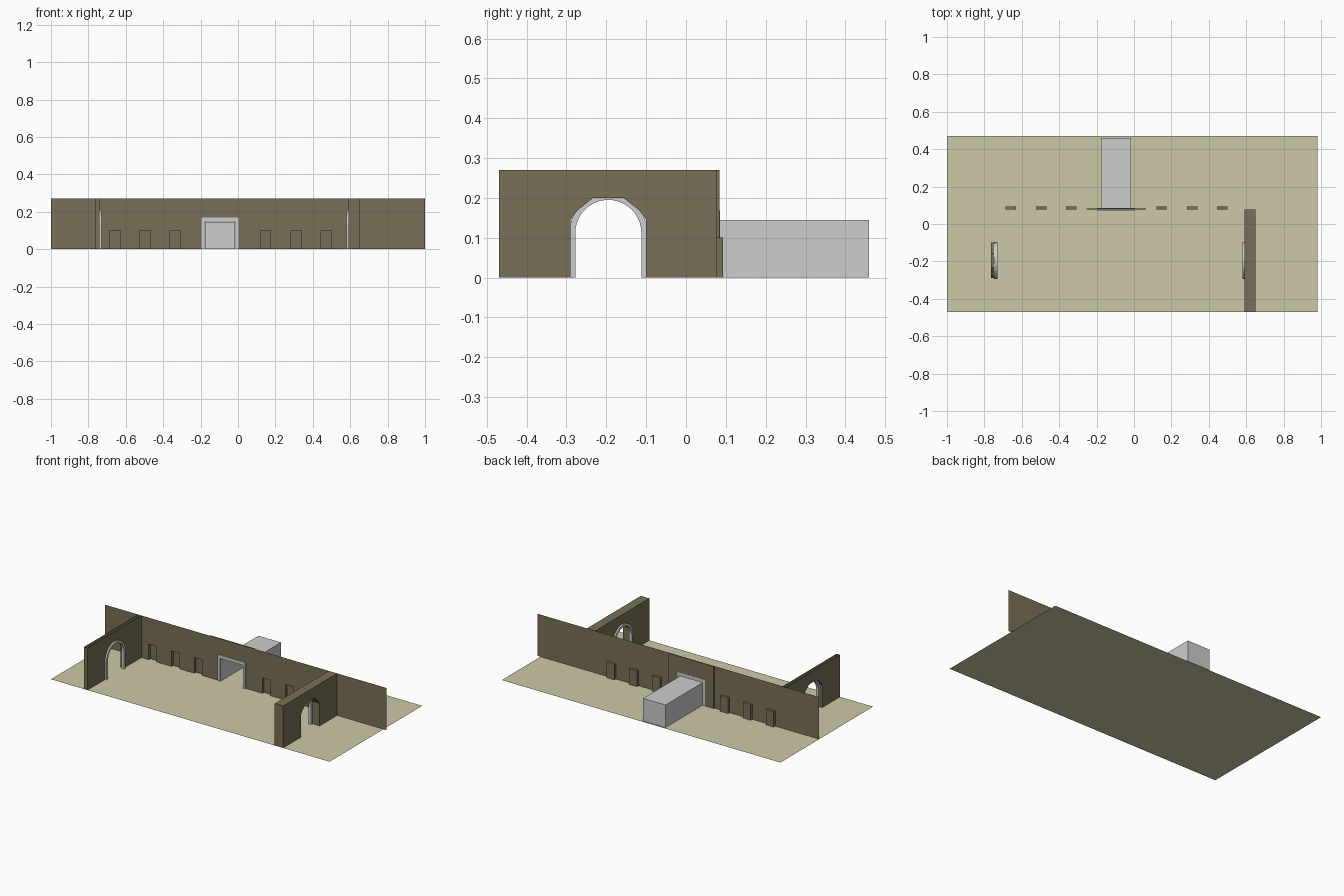
import bpy, math

if "Cube" in bpy.data.objects:
    bpy.data.objects.remove(bpy.data.objects["Cube"])


def material(name, rgb):
    m = bpy.data.materials.new(name)
    lin = [((c / 255 + 0.055) / 1.055) ** 2.4 for c in rgb]
    m.diffuse_color = (*lin, 1)
    m.use_nodes = True
    m.node_tree.nodes["Principled BSDF"].inputs["Base Color"].default_value = m.diffuse_color
    return m


SAND = material("sand", (205, 201, 168))
BROWN = material("brown wall", (121, 112, 87))
GREY = material("light grey", (205, 205, 205))

H = 0.27        # wall height
WALL_Y = 0.077  # front plane of the long wall


def mesh(name, verts, faces, mat):
    me = bpy.data.meshes.new(name)
    me.from_pydata(verts, [], faces)
    me.materials.append(mat)
    ob = bpy.data.objects.new(name, me)
    bpy.context.collection.objects.link(ob)
    return ob


def prism(name, outline, axis, a, b, mat, first=True, last=True, skip_top=False):
    """Extrude an upright outline (u, z) along x or y; the base on the ground stays open."""
    def place(p, d):
        return (d, p[0], p[1]) if axis == "x" else (p[0], d, p[1])
    n = len(outline)
    # orient outline so side faces point outwards
    area = sum(outline[i][0] * outline[(i + 1) % n][1] - outline[(i + 1) % n][0] * outline[i][1]
               for i in range(n))
    if (area < 0) == (axis == "x"):
        outline = outline[::-1]
    verts = [place(p, a) for p in outline] + [place(p, b) for p in outline]
    faces = []
    if first:
        faces.append(tuple(reversed(range(n))))
    if last and a != b:
        faces.append(tuple(range(n, 2 * n)))
    if a != b:
        for i in range(n):
            j = (i + 1) % n
            z0, z1 = outline[i][1], outline[j][1]
            if max(z0, z1) < 1e-6 or (skip_top and min(z0, z1) > H - 1e-6):
                continue
            faces.append((i, j, n + j, n + i))
    return mesh(name, verts, faces, mat)


def rect(u0, u1, h):
    return [(u0, 0), (u0, h), (u1, h), (u1, 0)]


def wall_outline(u0, u1, notches):
    """Wall seen flat, with openings that reach the ground."""
    pts = [(u1, 0), (u1, H), (u0, H), (u0, 0)]
    for notch in notches:
        pts += notch
    return pts


# ground
mesh("ground", [(-1, -0.47, 0), (0.98, -0.47, 0), (0.98, 0.47, 0), (-1, 0.47, 0)],
     [(0, 1, 2, 3)], SAND)

# long wall with shallow niches
NW, NH = 0.056, 0.1
niches = {"left": [-0.66, -0.497, -0.336], "right": [0.147, 0.312, 0.472]}
spans = {"left": (-0.74, -0.255), "right": (0.065, 0.59)}
for side, centres in niches.items():
    holes = [rect(c - NW / 2, c + NW / 2, NH) for c in centres]
    prism(f"{side}_long_wall", wall_outline(*spans[side], holes), "y",
          WALL_Y, WALL_Y, BROWN)
    for i, hole in enumerate(holes):
        prism(f"{side}_niche_{i + 1}", hole, "y", WALL_Y, 0.093, BROWN, first=False)

# wing walls outside the arches
prism("left_wing_wall", rect(-1, -0.765, H), "y", WALL_Y, WALL_Y, BROWN)
prism("right_wing_wall", rect(0.65, 1, H), "y", WALL_Y, WALL_Y, BROWN)

# centre panel, door frame and tunnel behind it
door = rect(-0.178, -0.014, 0.147)
prism("centre_panel", wall_outline(-0.255, 0.065, [door]), "y", WALL_Y, 0.084, BROWN)
frame = rect(-0.194, 0.002, 0.168)[::-1] + door
prism("door_frame", frame, "y", 0.07, 0.085, GREY)
prism("tunnel", rect(-0.176, -0.016, 0.145), "y", 0.08, 0.459, GREY, first=False)

# side walls with coarse arched openings
CY = -0.195
half = [(0.095, 0), (0.095, 0.145), (0.078, 0.168), (0.038, 0.2)]
opening = [(CY - y, z) for y, z in half] + [(CY + y, z) for y, z in reversed(half)]
arch_wall = wall_outline(-0.47, WALL_Y, [opening])
prism("left_arch_wall", arch_wall, "x", -0.765, -0.74, BROWN, skip_top=True)
prism("right_arch_wall", arch_wall, "x", 0.59, 0.65, BROWN)


# rounded arch trims on the inner sides
def arch(r, spring, steps=20):
    arc = [(CY - r * math.cos(math.pi * i / steps), spring + r * math.sin(math.pi * i / steps))
           for i in range(steps + 1)]
    return [(CY - r, 0)] + arc + [(CY + r, 0)]


trim = arch(0.098, 0.112)[::-1] + arch(0.083, 0.112)
prism("left_arch_trim", trim, "x", -0.748, -0.73, GREY)
prism("right_arch_trim", trim, "x", 0.58, 0.598, GREY)
